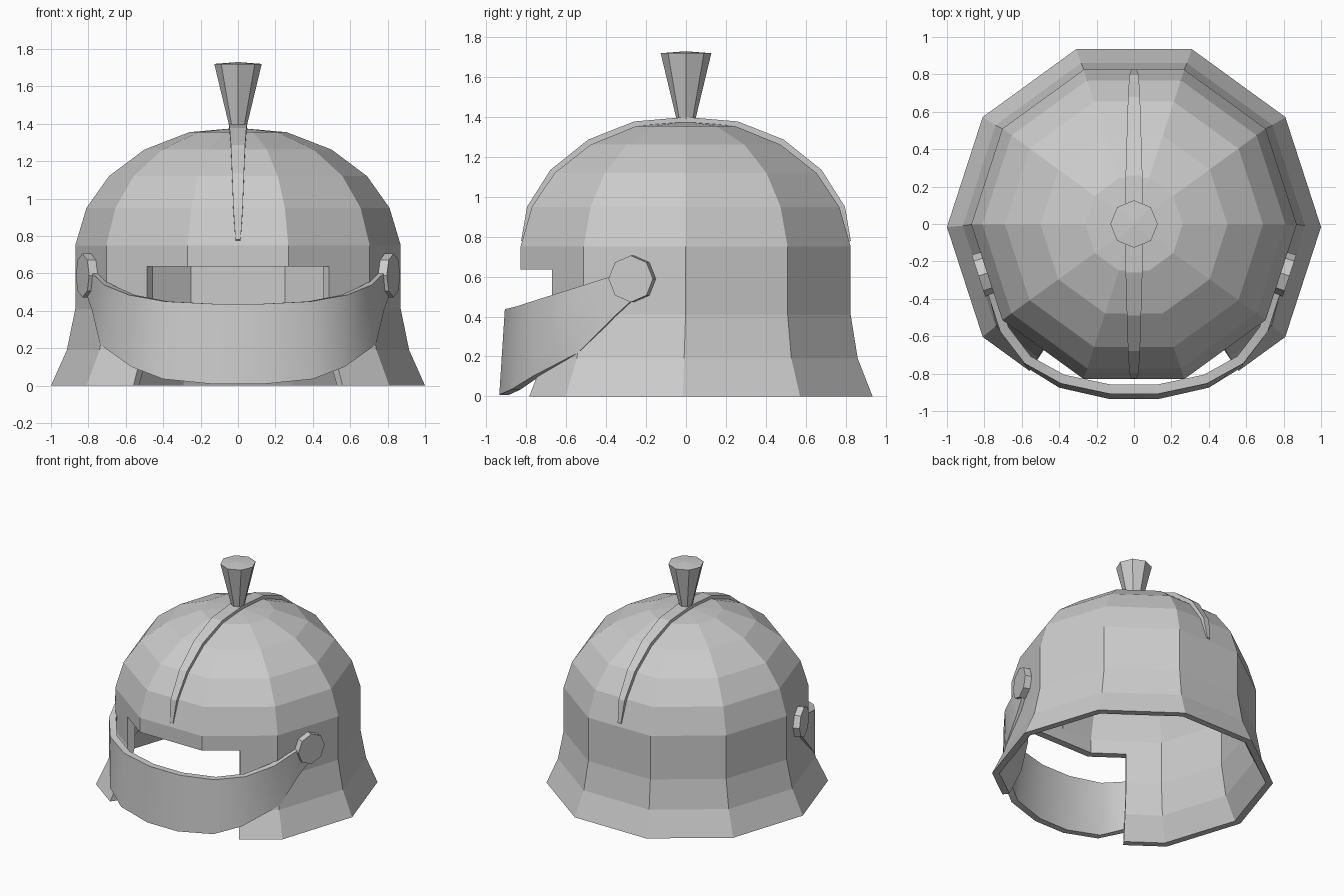
import bpy
from math import sin, cos, pi, radians
from mathutils import Matrix, Vector

if "Cube" in bpy.data.objects:
    bpy.data.objects.remove(bpy.data.objects["Cube"])


def make(name, verts, faces, smooth=None):
    me = bpy.data.meshes.new(name)
    me.from_pydata(verts, [], faces)
    me.update()
    ob = bpy.data.objects.new(name, me)
    bpy.context.collection.objects.link(ob)
    if smooth:
        me.polygons.foreach_set("use_smooth", [True] * len(me.polygons))
        me.set_sharp_from_angle(angle=radians(smooth))
    return ob


def lathe(profile, n, skip=lambda k, z: False, midpoints=False, bottom=False):
    """Rings of n vertices going up to an apex; midpoints flattens odd columns onto the sides."""
    verts, faces = [], []
    for r, z in profile[:-1]:
        for k in range(n):
            q = r * (cos(2 * pi / n) if midpoints and k % 2 else 1)
            verts.append((q * cos(2 * pi * k / n), q * sin(2 * pi * k / n), z))
    verts.append((0, 0, profile[-1][1]))
    last = len(profile) - 2
    for i in range(last):
        for k in range(n):
            if not skip(k, profile[i][1]):
                a, b = i * n + k, i * n + (k + 1) % n
                faces.append((a, b, b + n, a + n))
    faces += [(last * n + k, last * n + (k + 1) % n, len(verts) - 1) for k in range(n)]
    if bottom:
        faces.append(tuple(reversed(range(n))))
    return verts, faces


def sweep(sections):
    """Closed tube through four-cornered sections."""
    verts = [v for s in sections for v in s]
    faces = []
    for i in range(len(sections) - 1):
        for j in range(4):
            a, b = i * 4 + j, i * 4 + (j + 1) % 4
            faces.append((a, b, b + 4, a + 4))
    e = len(verts) - 4
    return verts, faces + [(3, 2, 1, 0), (e, e + 1, e + 2, e + 3)]


# Ten-sided shell with the face opening left out, then thickened inwards
shell_profile = [(1.0, 0), (0.915, 0.19), (0.87, 0.41), (0.87, 0.637), (0.87, 0.75),
                 (0.81, 0.95), (0.69, 1.12), (0.5, 1.262), (0.26, 1.355), (0, 1.378)]
shell = make("helmet_shell", *lathe(shell_profile, 20, midpoints=True,
             skip=lambda k, z: 13 <= k <= 16 and z < 0.63))
wall = shell.modifiers.new("wall", 'SOLIDIFY')
wall.thickness = 0.055
wall.offset = -1
wall.use_even_offset = True
# Bake the thickness, level the lower rim and lean the flared skirt slightly forwards
solid = bpy.data.meshes.new_from_object(shell.evaluated_get(bpy.context.evaluated_depsgraph_get()))
shell.modifiers.clear()
shell.data = solid
for v in solid.vertices:
    v.co.z = max(v.co.z, 0)
    v.co.y -= 0.002 + 0.014 * max(0, 1 - v.co.z / 0.41)

# Raised ridge over the crown, front to back, narrowing at the ends
half = [(0.826, 0.78, 0.014), (0.797, 0.95, 0.025), (0.68, 1.135, 0.032),
        (0.49, 1.287, 0.038), (0.26, 1.378, 0.045)]
path = [(-y, z, w) for y, z, w in half] + [(0, 1.4, 0.048)] + half[::-1]
make("crown_ridge", *sweep([[(-w, y, z), (w, y, z), (w, y * 0.93, z - 0.045),
                             (-w, y * 0.93, z - 0.045)] for y, z, w in path]))

# Flared plume holder on top
make("plume_holder", *lathe([(0.045, 1.37), (0.05, 1.4), (0.127, 1.72), (0, 1.73)], 8, bottom=True))

# Visor band: top and bottom outer edge points from the middle to the right hinge
top = [(0.13, -0.908, 0.437), (0.39, -0.853, 0.45), (0.585, -0.745, 0.485),
       (0.715, -0.575, 0.538), (0.779, -0.38, 0.60), (0.825, -0.22, 0.65)]
low = [(0.13, -0.936, 0.008), (0.40, -0.875, 0.035), (0.57, -0.77, 0.10),
       (0.738, -0.54, 0.22), (0.78, -0.36, 0.40), (0.825, -0.22, 0.53)]


def mirrored(pts):
    return [Vector((-x, y, z)) for x, y, z in reversed(pts)] + [Vector(p) for p in pts]


def inner(pts, t=0.05):
    out = []
    for i, p in enumerate(pts):
        d = pts[min(i + 1, len(pts) - 1)] - pts[max(i - 1, 0)]
        out.append(p + Vector((-d.y, d.x, 0)).normalized() * t)
    return out


t, b = mirrored(top), mirrored(low)
make("visor", *sweep([list(s) for s in zip(b, t, inner(t), inner(b))]), smooth=30)

# Octagonal hinge discs lying on the side panels
for side, label in ((1, "right"), (-1, "left")):
    disc = lathe([(0.117, -0.03), (0.117, 0.03), (0, 0.03)], 8, bottom=True)
    hinge = make("visor_hinge_" + label, *disc)
    turn = radians(-18) if side > 0 else radians(198)
    hinge.matrix_world = (Matrix.Translation((side * 0.803, -0.268, 0.589))
                          @ Matrix.Rotation(turn, 4, 'Z') @ Matrix.Rotation(pi / 2, 4, 'Y'))
